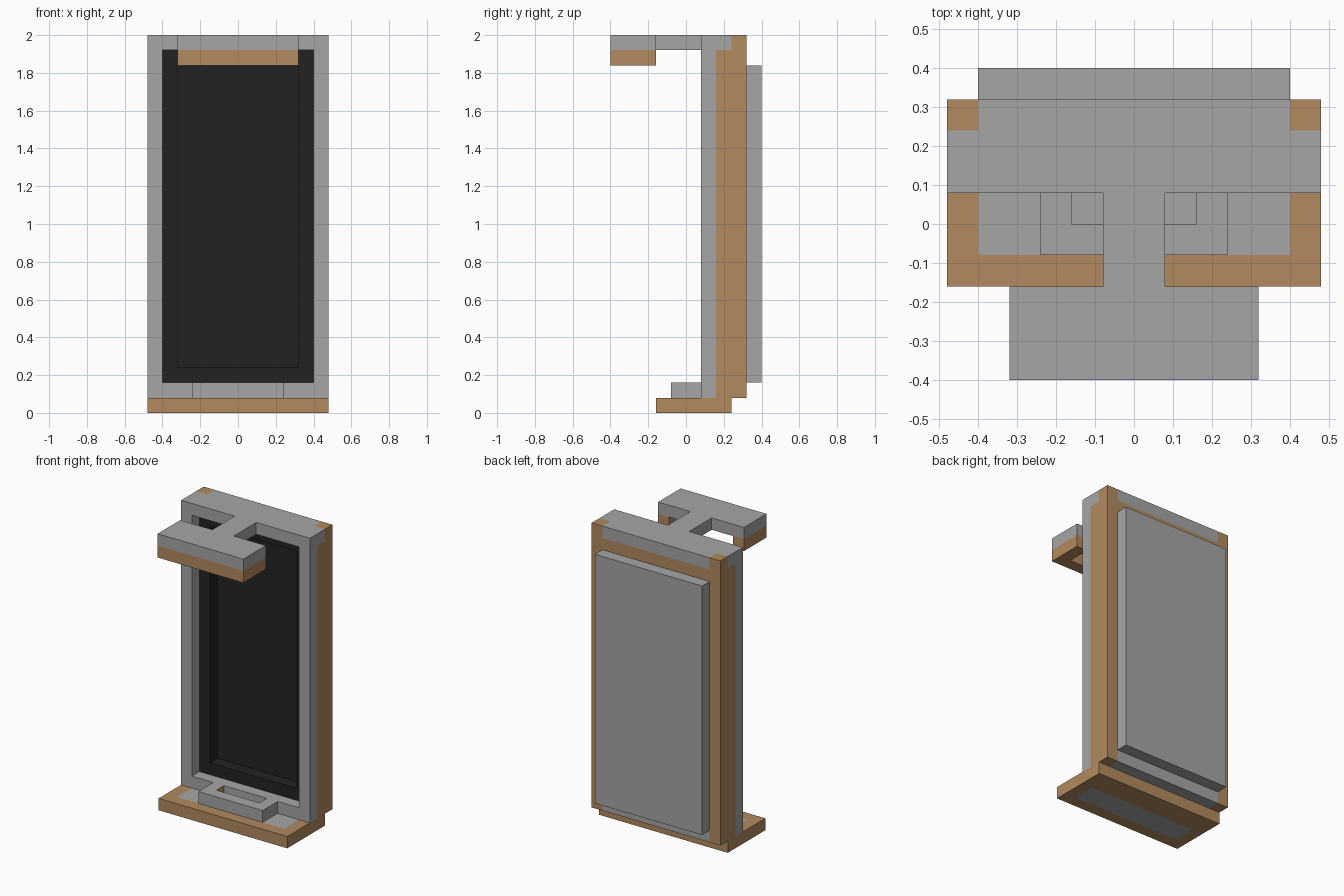
import bpy, bmesh
from mathutils import Vector

cube = bpy.data.objects.get("Cube")
if cube:
    bpy.data.objects.remove(cube, do_unlink=True)


def make_material(name, rgb):
    m = bpy.data.materials.new(name)
    m.use_nodes = True
    m.diffuse_color = (*rgb, 1)
    bsdf = m.node_tree.nodes["Principled BSDF"]
    bsdf.inputs["Base Color"].default_value = (*rgb, 1)
    bsdf.inputs["Roughness"].default_value = 0.8
    return m


GREY, WOOD, BLACK = 0, 1, 2
MATERIALS = [make_material("stone grey", (0.38, 0.38, 0.38)),
             make_material("warm wood", (0.445, 0.254, 0.112)),
             make_material("soft black", (0.016, 0.016, 0.016))]


def block(name, xs, ys, zs, solid=lambda c: True, colour=lambda c, n: GREY):
    """Closed blocky part cut along xs, ys, zs; solid() keeps cells, colour() paints faces."""
    cuts = (xs, ys, zs)
    count = [len(a) - 1 for a in cuts]

    def centre(i):
        return Vector([(a[k] + a[k + 1]) / 2 for a, k in zip(cuts, i)])

    def filled(i):
        return all(0 <= k < m for k, m in zip(i, count)) and solid(centre(i))

    bm = bmesh.new()
    for i in [(a, b, c) for a in range(count[0]) for b in range(count[1]) for c in range(count[2])]:
        if not filled(i):
            continue
        for axis in range(3):
            for step in (0, 1):
                other = list(i)
                other[axis] += 2 * step - 1
                if filled(other):
                    continue
                # Outer face of this cell, wound to point outward
                u, v = (axis + 1) % 3, (axis + 2) % 3
                ring = [(0, 0), (1, 0), (1, 1), (0, 1)]
                verts = []
                for du, dv in (ring if step else ring[::-1]):
                    p = Vector()
                    p[axis] = cuts[axis][i[axis] + step]
                    p[u], p[v] = cuts[u][i[u] + du], cuts[v][i[v] + dv]
                    verts.append(bm.verts.new(p))
                face = bm.faces.new(verts)
                n = Vector()
                n[axis] = 2 * step - 1
                face.material_index = colour(face.calc_center_median(), n)
    bmesh.ops.remove_doubles(bm, verts=bm.verts, dist=0.0001)
    bmesh.ops.dissolve_limit(bm, angle_limit=0.01, verts=bm.verts, edges=bm.edges,
                             delimit={'MATERIAL'})
    mesh = bpy.data.meshes.new(name)
    bm.to_mesh(mesh)
    bm.free()
    for m in MATERIALS:
        mesh.materials.append(m)
    ob = bpy.data.objects.new(name, mesh)
    bpy.context.collection.objects.link(ob)
    return ob


# Upright frame with a two-step recess in its front
def frame_solid(c):
    x = abs(c.x)
    if c.y < 0.16:
        return not (x < 0.4 and 0.16 < c.z < 1.92)
    if c.y < 0.24:
        return not (x < 0.32 and 0.24 < c.z < 1.84)
    return True


def frame_colour(c, n):
    x = abs(c.x)
    if n.y < 0 and c.y > 0.1:                                  # recess floor and rim
        return BLACK
    if not n.y and 0.16 < c.y < 0.24 and x < 0.33 and 0.23 < c.z < 1.85:
        return BLACK                                           # recess walls
    if n.x and x > 0.47:                                       # outer sides
        return GREY if c.y < 0.16 or (c.z > 1.92 and c.y < 0.24) else WOOD
    if n.z > 0 and c.z > 1.99:                                 # top
        return WOOD if x > 0.4 and c.y > 0.24 else GREY
    if n.y > 0 and c.y > 0.31:                                 # back
        return WOOD if x > 0.4 or 1.84 < c.z < 1.92 else GREY
    if n.z < 0 and c.z < 0.09:                                 # underside
        return WOOD if x > 0.4 and c.y > 0.16 else GREY
    return GREY


block("frame", [-0.48, -0.4, -0.32, 0.32, 0.4, 0.48], [0.08, 0.16, 0.24, 0.32],
      [0.08, 0.16, 0.24, 1.84, 1.92, 2.0], frame_solid, frame_colour)

# Raised panel on the back
block("back_panel", [-0.4, 0.4], [0.32, 0.4], [0.16, 1.84])

# Foot plate with a grey inlay above and below
block("base", [-0.48, -0.4, 0.4, 0.48], [-0.16, -0.08, 0.08, 0.24], [0, 0.08],
      colour=lambda c, n: GREY if n.z and abs(c.x) < 0.4 and -0.08 < c.y < 0.08 else WOOD)

# U-shaped clip on the foot plate, wooden on the inner sides
block("base_clip", [-0.24, -0.16, 0.16, 0.24], [-0.08, 0, 0.08], [0.08, 0.16],
      lambda c: abs(c.x) > 0.16 or c.y < 0,
      lambda c, n: WOOD if n.x and abs(c.x) < 0.2 else GREY)

# Top arm: narrow stem ending in a wide bar
block("top_arm", [-0.32, -0.08, 0.08, 0.32], [-0.4, -0.16, 0.08], [1.92, 2.0],
      lambda c: abs(c.x) < 0.08 or c.y < -0.16)

# U-shaped wooden lip below the bar, open at the back
block("arm_lip", [-0.32, -0.24, 0.24, 0.32], [-0.4, -0.32, -0.16], [1.84, 1.92],
      lambda c: abs(c.x) > 0.24 or c.y < -0.32, lambda c, n: WOOD)
